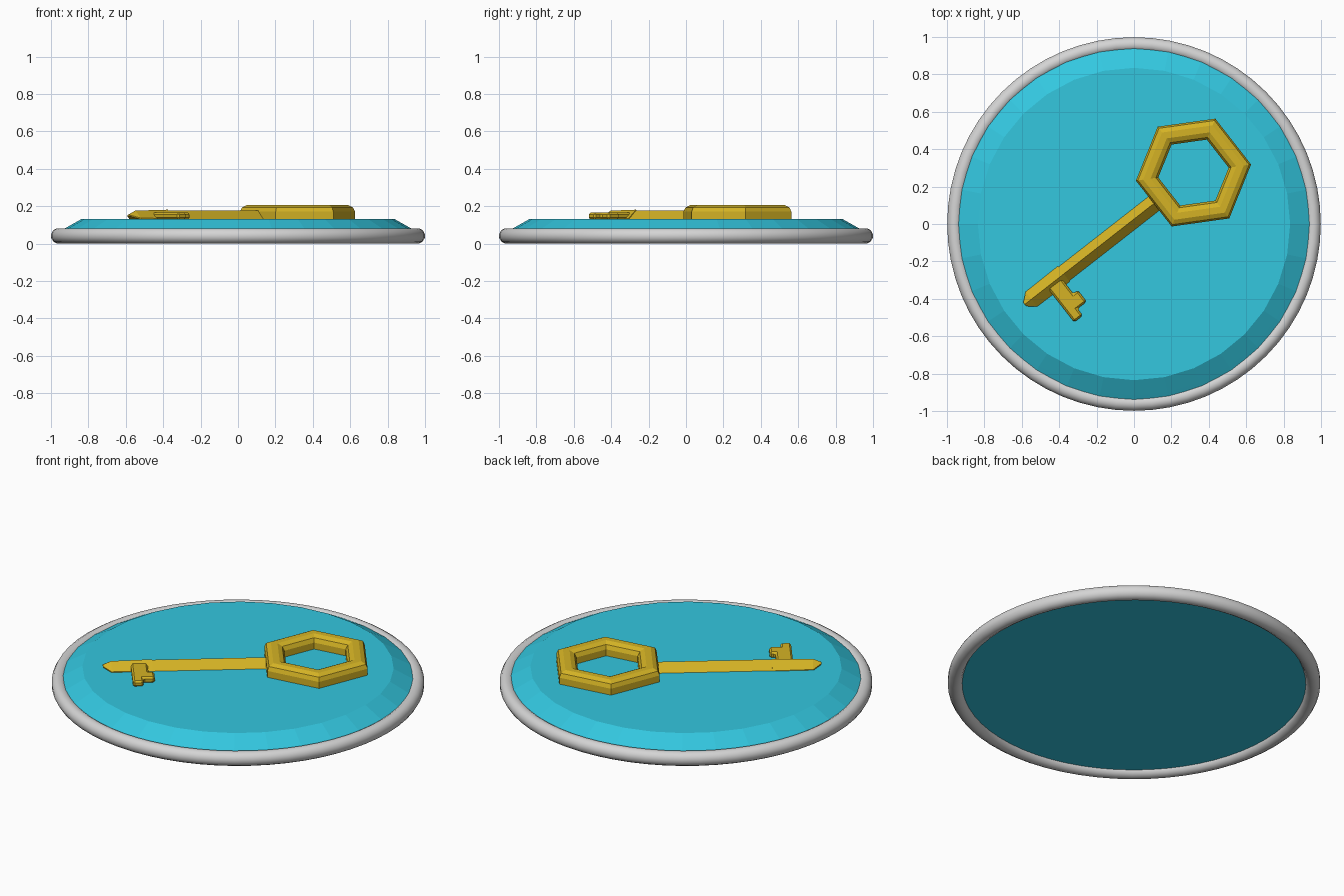
import bpy, bmesh, math
from mathutils import Matrix

if "Cube" in bpy.data.objects:
    bpy.data.objects.remove(bpy.data.objects["Cube"])

def mat(name, col):
    m = bpy.data.materials.new(name)
    m.diffuse_color = (*col, 1)
    m.use_nodes = True
    m.node_tree.nodes["Principled BSDF"].inputs["Base Color"].default_value = m.diffuse_color
    return m

CYAN = mat("cyan", (0.033, 0.57, 0.74))
GREY = mat("light grey", (0.66, 0.66, 0.66))
GOLD = mat("gold", (0.66, 0.45, 0.018))

# Key frame: origin at the bow centre, +x running away from the bit
KEY = Matrix.Translation((0.318, 0.275, 0)) @ Matrix.Rotation(math.radians(38), 4, 'Z')

def finish(name, bm, material, matrix=None, smooth=None):
    bmesh.ops.recalc_face_normals(bm, faces=bm.faces)
    me = bpy.data.meshes.new(name)
    bm.to_mesh(me)
    bm.free()
    me.materials.append(material)
    ob = bpy.data.objects.new(name, me)
    bpy.context.collection.objects.link(ob)
    if matrix:
        ob.matrix_world = matrix
    if smooth:
        bpy.ops.object.select_all(action='DESELECT')
        ob.select_set(True)
        bpy.context.view_layer.objects.active = ob
        bpy.ops.object.shade_smooth_by_angle(angle=math.radians(smooth))
    return ob

def bridge(bm, loops, closed):
    """Join equal rings of vertices; cap the two ends unless closed."""
    n = len(loops[0])
    for k in range(len(loops) if closed else len(loops) - 1):
        a, b = loops[k], loops[(k + 1) % len(loops)]
        for i in range(n):
            j = (i + 1) % n
            bm.faces.new((a[i], a[j], b[j], b[i]))
    if not closed:
        bm.faces.new(loops[0])
        bm.faces.new(loops[-1])

def lathe(name, profile, sides, material, closed, phase=0.0, **kw):
    bm = bmesh.new()
    loops = [[bm.verts.new((r * math.cos(phase + i * math.tau / sides),
                            r * math.sin(phase + i * math.tau / sides), z))
              for i in range(sides)] for r, z in profile]
    bridge(bm, loops, closed)
    return finish(name, bm, material, **kw)

# Rounded rim
rim = [(0.96 + 0.04 * math.cos(math.radians(15 + 30 * i)),
        0.041 + 0.0414 * math.sin(math.radians(15 + 30 * i))) for i in range(12)]
lathe("rim", rim, 64, GREY, True, smooth=40)

# Raised disc with a sloped edge
lathe("disc", [(0.93, 0.03), (0.945, 0.07), (0.915, 0.087), (0.835, 0.132)],
      32, CYAN, False)

# Hexagonal ring bow
bow = [(0.311, 0.125), (0.311, 0.17), (0.30, 0.193), (0.272, 0.206),
       (0.232, 0.206), (0.203, 0.193), (0.19, 0.17), (0.19, 0.125)]
lathe("key_bow", bow, 6, GOLD, True, phase=math.radians(30), matrix=KEY)

# Shaft with ridged top, thicker end and pointed tip
def ridged(name, sections):
    bm = bmesh.new()
    loops = [[bm.verts.new(p) for p in ((x, -w, lo), (x, w, lo), (x, w, lo + 0.006), (x, 0, hi), (x, -w, lo + 0.006))]
             for x, w, lo, hi in sections]
    bridge(bm, loops, False)
    finish(name, bm, GOLD, KEY)

ridged("key_shaft", [(-0.88, 0.048, 0.125, 0.178), (-0.24, 0.048, 0.125, 0.178)])
ridged("key_tip", [(-1.145, 0.012, 0.146, 0.156), (-1.10, 0.05, 0.13, 0.176),
                   (-0.88, 0.052, 0.128, 0.181)])

# Stepped bit on one side of the shaft
bm = bmesh.new()
outline = [(-0.995, 0), (-0.995, -0.238), (-0.937, -0.238), (-0.937, -0.192),
           (-0.875, -0.192), (-0.875, -0.115), (-0.905, -0.115), (-0.905, 0)]
bottom = [bm.verts.new((x, y, 0.128)) for x, y in outline]
top = [bm.verts.new((x, y, 0.165)) for x, y in outline]
bridge(bm, [bottom, top], False)
bit = finish("key_bit", bm, GOLD, KEY)
bev = bit.modifiers.new("soft edge", 'BEVEL')
bev.width = 0.01
bev.segments = 1
